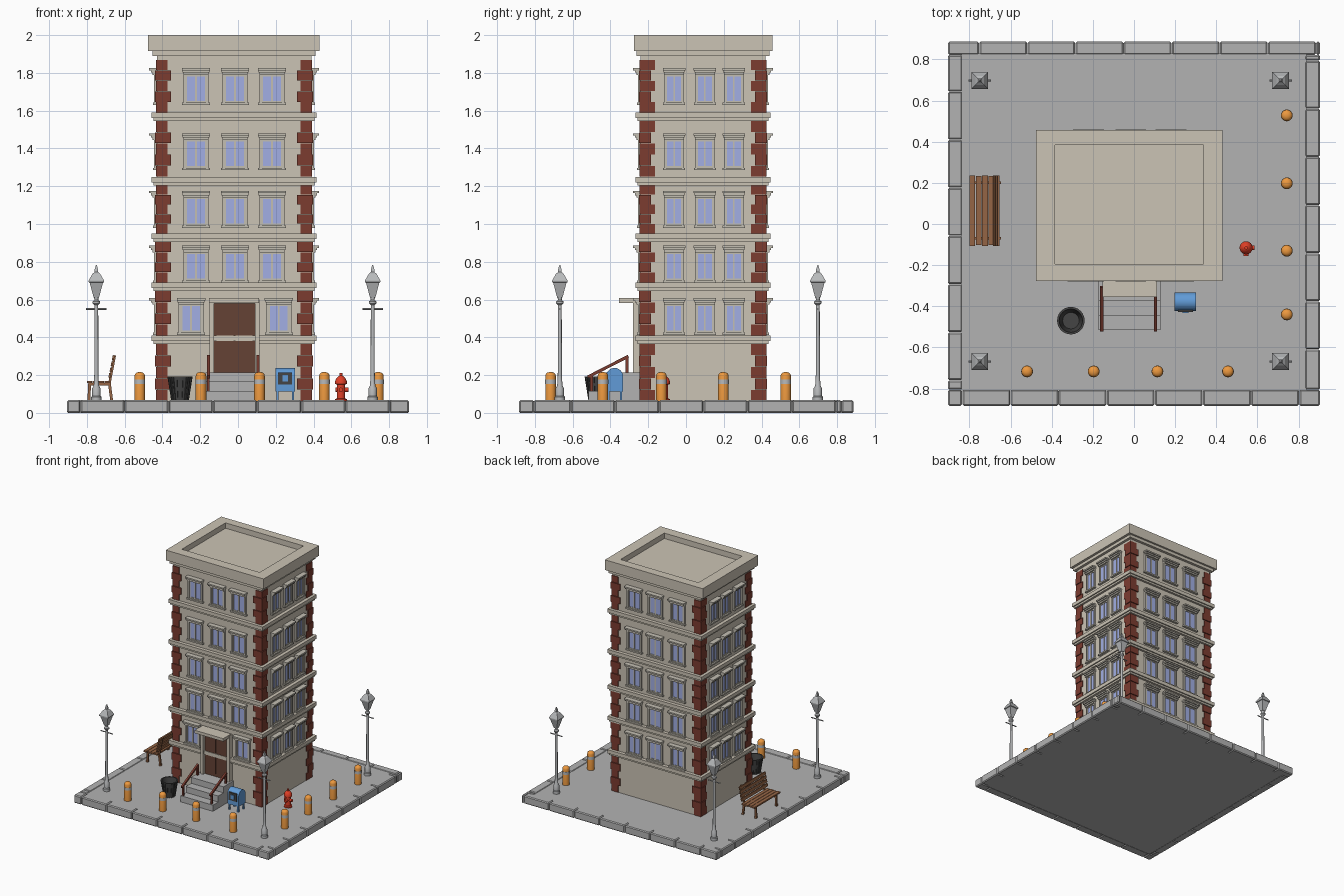
import bpy, bmesh, math
from mathutils import Vector, Matrix

if "Cube" in bpy.data.objects:
    bpy.data.objects.remove(bpy.data.objects["Cube"])

def mat(name, r, g, b):
    m = bpy.data.materials.new(name)
    m.diffuse_color = (r, g, b, 1)
    m.use_nodes = True
    m.node_tree.nodes["Principled BSDF"].inputs["Base Color"].default_value = m.diffuse_color
    return m

STONE = mat("beige_stone", .60, .55, .46)
TRIM = mat("trim_stone", .55, .52, .45)
BRICK = mat("dark_brick", .20, .045, .03)
GLASS = mat("window_glass", .36, .43, .78)
DOOR = mat("door_wood", .13, .055, .035)
WOOD = mat("bench_wood", .30, .13, .06)
ORANGE = mat("bollard_orange", .85, .32, .05)
RED = mat("hydrant_red", .75, .05, .02)
BLUE = mat("mailbox_blue", .12, .33, .68)
DARK = mat("dark_metal", .06, .06, .06)
PAVE = mat("pavement", .45, .45, .45)
STEEL = mat("lamp_steel", .48, .49, .50)

def finish(name, bm, mats, loc=(0, 0, 0), smooth=False):
    bmesh.ops.recalc_face_normals(bm, faces=bm.faces)
    me = bpy.data.meshes.new(name)
    bm.to_mesh(me)
    bm.free()
    for m in mats:
        me.materials.append(m)
    ob = bpy.data.objects.new(name, me)
    ob.location = loc
    bpy.context.collection.objects.link(ob)
    if smooth:
        bpy.ops.object.select_all(action='DESELECT')
        ob.select_set(True)
        bpy.context.view_layer.objects.active = ob
        bpy.ops.object.shade_smooth_by_angle(angle=math.radians(35))
    return ob

def boxes(name, items, mats, bevel=0):
    """items: (x0, x1, y0, y1, z0, z1[, material slot])"""
    bm = bmesh.new()
    for it in items:
        x0, x1, y0, y1, z0, z1 = it[:6]
        M = Matrix.Translation(((x0+x1)/2, (y0+y1)/2, (z0+z1)/2)) @ Matrix.Diagonal((x1-x0, y1-y0, z1-z0, 1))
        vs = bmesh.ops.create_cube(bm, size=1, matrix=M)["verts"]
        for f in {f for v in vs for f in v.link_faces}:
            f.material_index = it[6] if len(it) > 6 else 0
    ob = finish(name, bm, mats)
    if bevel:
        b = ob.modifiers.new("bevel", 'BEVEL')
        b.width, b.segments = bevel, 1
    return ob

def lathe(name, prof, n, m, loc=(0, 0, 0), turn=0, smooth=True):
    bm = bmesh.new()
    rings = [[bm.verts.new((r*math.cos(turn+2*math.pi*i/n), r*math.sin(turn+2*math.pi*i/n), z))
              for i in range(n)] for r, z in prof]
    for a, b in zip(rings, rings[1:]):
        for i in range(n):
            bm.faces.new((a[i], a[(i+1) % n], b[(i+1) % n], b[i]))
    bm.faces.new(rings[0])
    bm.faces.new(rings[-1])
    return finish(name, bm, [m], loc, smooth)

def beam(name, p, q, w, m, n=4):
    """straight bar from p to q, square or round"""
    p, q = Vector(p), Vector(q)
    r = w/2*(math.sqrt(2) if n == 4 else 1)
    ob = lathe(name, [(r, 0), (r, (q-p).length)], n, m, p, math.pi/4, n > 4)
    ob.rotation_euler = (q-p).to_track_quat('Z', 'Y').to_euler()
    return ob

def copy(ob, x, y, z=0):
    c = ob.copy()
    c.location = (x, y, z)
    bpy.context.collection.objects.link(c)
    return c

# Pavement and curb stones
boxes("pavement", [(-.84, .84, -.81, .83, 0, .063)], [PAVE])
def row(lo, hi, first):
    cuts = [lo] + [first+.234*k for k in range(9) if lo+.01 < first+.234*k < hi-.01] + [hi]
    return [(a+.001, b-.001) for a, b in zip(cuts, cuts[1:])]
curb = [(a, b, .823, .887, 0, .067) for a, b in row(-.905, .905, -.753)]
curb += [(a, b, -.884, -.806, 0, .067) for a, b in row(-.905, .905, -.835)]
curb += [(-.905, -.835, a, b, 0, .067) for a, b in row(-.806, .823, -.76)]
curb += [(.832, .905, a, b, 0, .067) for a, b in row(-.806, .823, -.61)]
boxes("curb_stones", curb, [PAVE], .007)

# Building walls, floor bands and roof cornice
X0, X1, Y0, Y1 = -.43, .388, -.24, .42
def slab(o, z0, z1):
    return (X0-o, X1+o, Y0-o, Y1+o, z0, z1)
boxes("walls", [slab(0, .06, 1.93)], [STONE])
bands = [.365, .645, .905, 1.205, 1.545]
boxes("floor_bands", [s for z in bands for s in (slab(.018, z, z+.015), slab(.028, z+.015, z+.045))], [STONE])
boxes("cornice_lower", [slab(.022, 1.89, 1.915)], [STONE])
cor = [(-.476, .431), (-.276, .458)]
inn = [(-.385, .337), (-.194, .385)]
(ax, bx), (ay, by) = cor
(cx, dx), (cy, dy) = inn
boxes("roof_cornice", [(ax, bx, ay, cy, 1.915, 2), (ax, bx, dy, by, 1.915, 2),
                       (ax, cx, cy, dy, 1.915, 2), (dx, bx, cy, dy, 1.915, 2)], [STONE])
boxes("roof_floor", [(cx, dx, cy, dy, 1.92, 1.955)], [STONE])

# Brick corners
bricks = []
for z0, z1 in zip([.063]+[b+.045 for b in bands], bands+[1.87]):
    n = round((z1-z0)/.055)
    h = (z1-z0)/n
    for k in range(n):
        o, la, lb = (.01, .085, .066) if k % 2 else (.005, .066, .085)
        for sx in (0, 1):
            for sy in (0, 1):
                xa, xb = (X0-o, X0+la-.01) if sx == 0 else (X1-la+.01, X1+o)
                ya, yb = (Y0-o, Y0+lb-.01) if sy == 0 else (Y1-lb+.01, Y1+o)
                bricks.append((xa, xb, ya, yb, z0+k*h+.001, z0+(k+1)*h-.001))
boxes("brick_corners", bricks, [BRICK])

# Windows: one design, copied round all four sides
win = boxes("window", [
    (-.067, .067, -.022, .005, .160, .172, 0), (-.071, .071, -.030, .005, .172, .183, 0),
    (-.075, .075, -.040, .005, .183, .195, 0), (-.074, .074, -.020, .005, 0, .012, 0),
    (-.067, -.053, -.014, .005, .012, .160, 0), (.053, .067, -.014, .005, .012, .160, 0),
    (-.053, .053, -.008, .005, .012, .022, 0), (-.053, .053, -.008, .005, .152, .160, 0),
    (-.005, .005, -.010, .005, .022, .152, 0),
    (-.053, -.047, -.008, .005, .022, .152, 0), (.047, .053, -.008, .005, .022, .152, 0),
    (-.047, -.005, -.004, .005, .022, .152, 1), (.005, .047, -.004, .005, .022, .152, 1)], [TRIM, GLASS])
def place(x, y, z, rot, sx):
    c = copy(win, x, y, z)
    c.rotation_euler.z = rot
    c.scale.x = sx
XS, YS = (-.222, -.016, .18), (-.063, .1, .253)
for i, z in enumerate((.413, .69, .98, 1.285, 1.63)):
    for x in (XS if i else (-.248, .216)):
        place(x, Y0, z, 0, 1)
    for x in XS:
        place(x, Y1, z, math.pi, 1)
    for y in YS:
        place(X1, y, z, math.pi/2, .79)
        place(X0, y, z, -math.pi/2, .79)
bpy.data.objects.remove(win)

# Door, surround, canopy
boxes("door_surround", [(-.152, -.127, -.28, -.23, .215, .6), (.09, .115, -.28, -.23, .215, .6),
                        (-.127, .09, -.28, -.23, .578, .6), (-.153, .111, -.355, -.25, .582, .607)], [STONE])
boxes("door", [(-.127, .09, -.258, -.23, .215, .58), (-.115, -.024, -.264, -.25, .24, .555),
               (-.013, .078, -.264, -.25, .24, .555)], [DOOR])

# Steps and handrails
boxes("steps", [(-.172, .128, y, -.24, .06, z) for y, z in ((-.515, .115), (-.445, .165), (-.375, .215))], [PAVE])
for x in (-.157, .105):
    beam("handrail", (x, -.52, .19), (x, -.305, .3), .016, BRICK)
    beam("rail_post_upper", (x, -.312, .21), (x, -.312, .3), .014, BRICK)
    beam("rail_post_lower", (x, -.5, .11), (x, -.5, .2), .014, BRICK)

# Street lamps
for x in (-.75, .713):
    for y in (-.668, .698):
        lathe("lamp_post", [(.027, .06), (.027, .085), (.022, .09), (.022, .13), (.014, .145), (.011, .2),
              (.010, .57), (.02, .58), (.02, .59), (.01, .597), (.012, .615)], 12, STEEL, (x, y, 0))
        beam("lamp_crossbar", (x-.055, y, .55), (x+.055, y, .55), .009, STEEL, 8)
        lathe("lamp_lantern", [(.02, .61), (.05, .69), (.058, .692), (.058, .70), (.03, .735), (.014, .745),
              (.014, .755), (.004, .782)], 4, STEEL, (x, y, 0), math.pi/4, False)

# Bollards
body = lathe("bollard", [(.028, .06), (.028, .195), (.025, .206), (.017, .213), (.006, .216)], 20, ORANGE)
band = lathe("bollard_band", [(.0288, .153), (.0288, .176)], 20, STEEL)
spots = [(x, -.717) for x in (-.52, -.196, .114, .457)] + [(.743, y) for y in (.528, .198, -.13, -.44)]
for x, y in spots:
    copy(body, x, y)
    copy(band, x, y)
for o in (body, band):
    bpy.data.objects.remove(o)

# Hydrant
hx, hy = .545, -.116
lathe("hydrant_body", [(.032, .06), (.032, .073), (.022, .076), (.022, .15), (.032, .153), (.032, .165),
      (.026, .18), (.014, .194), (.008, .197), (.008, .21)], 16, RED, (hx, hy, 0))
for d in ((1, 0), (-.75, 0), (0, -1)):
    beam("hydrant_nozzle", (hx, hy, .122), (hx+.04*d[0], hy+.04*d[1], .122), .024, RED, 12)

# Litter bin with ribs
bx, by = -.307, -.47
lathe("bin_shell", [(.042, .063), (.06, .187), (.067, .187), (.067, .193), (.057, .193), (.04, .075)], 24, DARK, (bx, by, 0))
for k in range(20):
    c, s = math.cos(k*math.pi/10), math.sin(k*math.pi/10)
    beam("bin_rib", (bx+.043*c, by+.043*s, .064), (bx+.063*c, by+.063*s, .19), .007, DARK)

# Mailbox: arched profile extruded along x
bm = bmesh.new()
prof = [(-.333, .112)] + [(-.378+.045*math.cos(a*math.pi/12), .193+.045*math.sin(a*math.pi/12)) for a in range(13)] + [(-.423, .112)]
f = bm.faces.new([bm.verts.new((.198, y, z)) for y, z in prof])
ext = bmesh.ops.extrude_face_region(bm, geom=[f])["geom"]
bmesh.ops.translate(bm, vec=(.104, 0, 0), verts=[v for v in ext if isinstance(v, bmesh.types.BMVert)])
finish("mailbox_body", bm, [BLUE], smooth=True)
boxes("mailbox_legs", [(x, x+.012, y, y+.012, .06, .12) for x in (.203, .285) for y in (-.418, -.35)], [BLUE])
boxes("mailbox_panel", [(.213, .287, -.428, -.41, .15, .215, 0), (.235, .265, -.432, -.41, .165, .2, 1)], [DARK, BLUE])

# Bench facing outward, slatted seat and leaning back
for k in range(4):
    x = -.8+.031*k
    boxes("bench_seat_slat", [(x, x+.028, -.107+.004*(k % 2), .237-.004*(k % 2), .158, .17)], [WOOD])
bm = bmesh.new()
for k in range(4):
    t = (.03+.031*k)
    M = Matrix.Translation((-.685+t*.2, .065, .168+t)) @ Matrix.Rotation(math.atan(.2), 4, 'Y') @ Matrix.Diagonal((.01, .344, .024, 1))
    bmesh.ops.create_cube(bm, size=1, matrix=M)
finish("bench_back_slats", bm, [WOOD])
for y in (-.07, .2):
    beam("bench_back_post", (-.682, y, .15), (-.652, y, .305), .013, WOOD)
    beam("bench_rear_leg", (-.668, y, .06), (-.682, y, .165), .015, WOOD)
    beam("bench_front_leg", (-.79, y, .06), (-.785, y, .16), .015, WOOD)
    beam("bench_rail", (-.79, y, .152), (-.675, y, .152), .012, WOOD)
